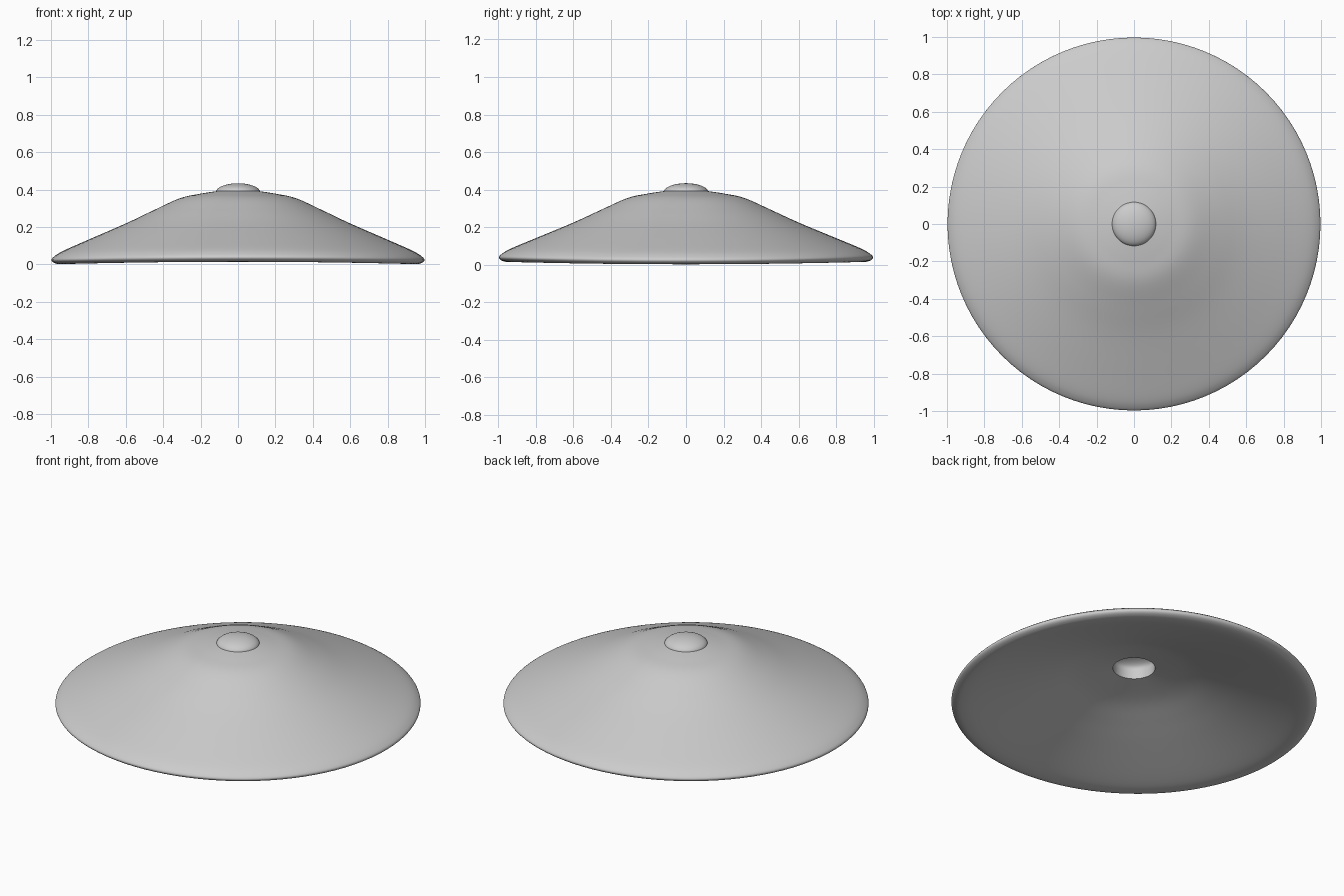
import bpy, bmesh, math

if "Cube" in bpy.data.objects:
    bpy.data.objects.remove(bpy.data.objects["Cube"])

SEG = 96


def smooth_profile(pts, steps=5):
    """Catmull-Rom curve through (radius, height) points."""
    p = [pts[0]] + pts + [pts[-1]]
    out = []
    for i in range(1, len(p) - 2):
        a, b, c, d = p[i - 1:i + 3]
        for s in range(steps):
            t = s / steps
            out.append(tuple(
                0.5 * (2 * b[k] + (c[k] - a[k]) * t
                       + (2 * a[k] - 5 * b[k] + 4 * c[k] - d[k]) * t * t
                       + (3 * b[k] - a[k] - 3 * c[k] + d[k]) * t ** 3)
                for k in (0, 1)))
    return out + [pts[-1]]


def lathe(name, profile, closed=False, sag=0.0):
    """Spin a profile about z; sag lowers the left and right rim."""
    bm = bmesh.new()
    rings = []
    for r, z in profile:
        if r < 1e-5:
            rings.append([bm.verts.new((0, 0, z))] * SEG)
            continue
        ring = []
        for i in range(SEG):
            a = 2 * math.pi * i / SEG
            ring.append(bm.verts.new((r * math.cos(a), r * math.sin(a),
                                      z - sag * r * r * math.cos(2 * a))))
        rings.append(ring)
    pairs = list(zip(rings, rings[1:]))
    if closed:
        pairs.append((rings[-1], rings[0]))
    for lo, hi in pairs:
        for i in range(SEG):
            j = (i + 1) % SEG
            quad = list(dict.fromkeys((lo[i], lo[j], hi[j], hi[i])))
            bm.faces.new(quad)
    bmesh.ops.recalc_face_normals(bm, faces=bm.faces)
    mesh = bpy.data.meshes.new(name)
    bm.to_mesh(mesh)
    bm.free()
    ob = bpy.data.objects.new(name, mesh)
    bpy.context.collection.objects.link(ob)
    bpy.ops.object.select_all(action='DESELECT')
    ob.select_set(True)
    bpy.context.view_layer.objects.active = ob
    bpy.ops.object.shade_smooth_by_angle(angle=math.radians(40))
    return ob


# Conical hat body: outer slope, rounded rim, shallower underside
outer = [(0.115, 0.392), (0.2, 0.379), (0.31, 0.355), (0.45, 0.292),
         (0.6, 0.222), (0.8, 0.137), (0.93, 0.081), (0.98, 0.052),
         (0.997, 0.031), (0.98, 0.014), (0.94, 0.009), (0.85, 0.029),
         (0.6, 0.108), (0.45, 0.158), (0.3, 0.205), (0.115, 0.24)]
lathe("hat_body", smooth_profile(outer), closed=True, sag=0.007)

# Domed cap on the peak, hollow from below
dome = [(0.118 * math.sin(t * math.pi / 20), 0.387 + 0.047 * math.cos(t * math.pi / 20))
        for t in range(11)]
hollow = [(0.113 * math.sin(t * math.pi / 20), 0.3 + 0.045 * math.cos(t * math.pi / 20))
          for t in range(10, -1, -1)]
lathe("peak_cap", dome + hollow)
